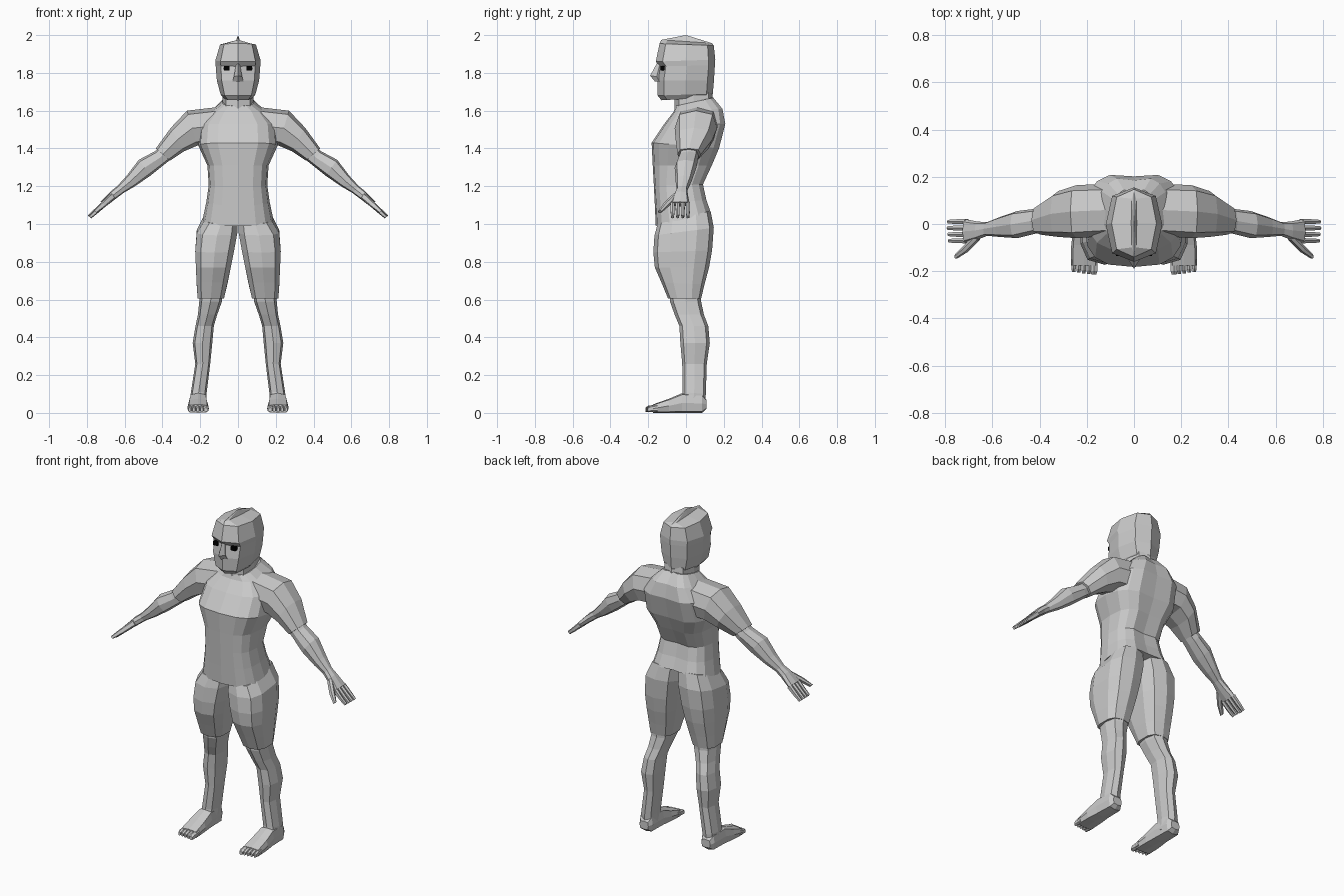
import bpy, bmesh, math
from mathutils import Vector as V


def ring(a, b, w, n, e):
    """Super-ellipse through opposite points a and b, half-width vector w."""
    a, b, w = V(a), V(b), V(w)
    c, u = (a + b) / 2, (a - b) / 2
    sq = lambda t: math.copysign(abs(t) ** e, t) if abs(t) > 1e-6 else 0
    return [c + u * sq(math.cos(2 * math.pi * i / n)) + w * sq(math.sin(2 * math.pi * i / n))
            for i in range(n)]


def tubes(name, parts, n=8, e=0.7, mirror=False, apex=None):
    """Flat-shaded capped lofts; each part is a list of (a, b, w) rings."""
    bm = bmesh.new()
    for rings in parts:
        rows = [[bm.verts.new(p) for p in ring(*r, n, e)] for r in rings]
        for lo, hi in zip(rows, rows[1:]):
            for i in range(n):
                j = (i + 1) % n
                bm.faces.new((lo[i], lo[j], hi[j], hi[i]))
        bm.faces.new(rows[0][::-1])
        if apex:
            top = bm.verts.new(apex)
            for i in range(n):
                bm.faces.new((rows[-1][i], rows[-1][(i + 1) % n], top))
        else:
            bm.faces.new(rows[-1])
    bmesh.ops.recalc_face_normals(bm, faces=bm.faces)
    me = bpy.data.meshes.new(name)
    bm.to_mesh(me)
    bm.free()
    ob = bpy.data.objects.new(name, me)
    bpy.context.collection.objects.link(ob)
    if mirror:
        ob.modifiers.new("Mirror", 'MIRROR')
    return ob


def level(zf, zb, x0, x1, yf, yb):
    """Ring around a vertical limb: front/back heights, x range, y range."""
    c = (x0 + x1) / 2
    return (c, yf, zf), (c, yb, zb), ((x1 - x0) / 2, 0, 0)


def slant(xt, zt, xb, zb, yf, yb):
    """Ring around the arm: top point, bottom point, y range."""
    c = (yf + yb) / 2
    return (xt, c, zt), (xb, c, zb), (0, (yb - yf) / 2, 0)


# head with a ridged crown
tubes("head", [[
    level(1.655, 1.67, -.07, .07, -.13, .13),
    level(1.68, 1.69, -.092, .092, -.15, .142),
    level(1.76, 1.76, -.112, .112, -.152, .148),
    level(1.835, 1.84, -.118, .118, -.14, .153),
    level(1.86, 1.87, -.12, .12, -.16, .155),
    level(1.955, 1.945, -.095, .095, -.14, .147),
    level(1.975, 1.957, -.012, .012, -.13, .138)]], e=.75, apex=(0, 0, 2))
tubes("nose", [[
    level(1.755, 1.755, -.028, .028, -.165, -.12),
    level(1.785, 1.775, -.022, .022, -.19, -.12),
    level(1.85, 1.85, -.009, .009, -.155, -.12)]], n=4, e=1)
eye = tubes("eyes", [[((.06, -.136, 1.836), (.06, -.136, 1.812), (.016, 0, 0)),
                      ((.06, -.09, 1.836), (.06, -.09, 1.812), (.016, 0, 0))]],
            n=8, e=.2, mirror=True)
black = bpy.data.materials.new("black")
black.diffuse_color = (0, 0, 0, 1)
eye.data.materials.append(black)
tubes("neck", [[level(1.56, 1.6, -.085, .085, -.06, .15),
                level(1.7, 1.7, -.08, .08, -.06, .138)]])

# shirt body with a shallow spine groove
shirt = tubes("shirt", [[
    level(.99, 1.06, -.187, .187, -.16, .14),
    level(1.1, 1.13, -.168, .168, -.165, .115),
    level(1.2, 1.21, -.155, .155, -.17, .097),
    level(1.31, 1.31, -.162, .162, -.176, .145),
    level(1.43, 1.4, -.21, .21, -.182, .185),
    level(1.53, 1.53, -.2, .2, -.115, .217),
    level(1.595, 1.61, -.14, .14, -.065, .2),
    level(1.625, 1.67, -.085, .085, -.055, .15)]], n=16)
for v in shirt.data.vertices:
    if abs(v.co.x) < .001 and v.co.y > 0:
        v.co.y -= .015

# sleeves and arms
tubes("sleeve", [[
    slant(.1, 1.62, .12, 1.42, -.05, .17),
    slant(.27, 1.6, .215, 1.415, -.06, .165),
    slant(.355, 1.51, .285, 1.385, -.055, .14),
    slant(.435, 1.4, .36, 1.335, -.045, .078)]], mirror=True)
tubes("arm", [[
    slant(.39, 1.43, .34, 1.355, -.03, .065),
    slant(.44, 1.385, .39, 1.315, -.04, .065),
    slant(.525, 1.34, .465, 1.255, -.06, .055),
    slant(.59, 1.255, .545, 1.2, -.055, .03),
    slant(.64, 1.2, .605, 1.165, -.05, .008),
    slant(.675, 1.172, .645, 1.135, -.065, .01),
    slant(.727, 1.118, .7, 1.093, -.083, .02)]], mirror=True)
fingers = []
for i in range(4):
    y, d = .01 - .027 * i, (0, .007, -.004, -.012)[i]
    fingers.append([slant(.72, 1.118, .698, 1.095, y - .012, y + .012),
                    slant(.765 + d / 3, 1.072, .746, 1.054, y - .011, y + .011),
                    slant(.793 + d / 3, 1.045, .777, 1.03, y - .008, y + .008)])
fingers.append([slant(.67, 1.165, .65, 1.135, -.07, -.03),
                slant(.722, 1.115, .7, 1.093, -.12, -.085),
                slant(.762, 1.072, .748, 1.058, -.148, -.128)])
tubes("fingers", fingers, n=6, mirror=True)

# shorts
tubes("shorts", [[
    level(1.0, 1.07, 0, .18, -.15, .13),
    level(.94, .98, 0, .222, -.167, .147),
    level(.85, .86, .018, .23, -.173, .138),
    level(.77, .77, .035, .226, -.165, .122),
    level(.69, .68, .053, .222, -.13, .098),
    level(.605, .605, .072, .216, -.095, .08)]], n=10, mirror=True)

# lower legs
tubes("leg", [[
    level(.68, .68, .075, .2, -.09, .08),
    level(.59, .59, .085, .205, -.085, .08),
    level(.52, .52, .11, .212, -.06, .095),
    level(.46, .46, .128, .225, -.035, .118),
    level(.37, .37, .136, .24, -.03, .126),
    level(.26, .26, .147, .226, -.02, .11),
    level(.11, .1, .166, .25, -.018, .105),
    level(.04, .03, .165, .253, -.03, .1)]], mirror=True)

# feet and toes
def sole(y, z, x0, x1, low=.005):
    c = (x0 + x1) / 2
    return (c, y, z), (c, y, low), ((x1 - x0) / 2, 0, 0)


tubes("foot", [[
    sole(.108, .07, .18, .24, .02),
    sole(.085, .1, .166, .254, 0),
    sole(-.02, .105, .163, .258, 0),
    sole(-.09, .075, .157, .266, 0),
    sole(-.175, .045, .154, .268, 0)]], e=.5, mirror=True)
toes = []
for i in range(5):
    x, r, y = .17 + .0215 * i, .016 if i == 0 else .0108, -.215 + .003 * i
    toes.append([sole(-.15, .045, x - r, x + r), sole(y + .015, .038, x - r, x + r),
                 sole(y, .028, x - r * .7, x + r * .7)])
tubes("toes", toes, n=6, mirror=True)
